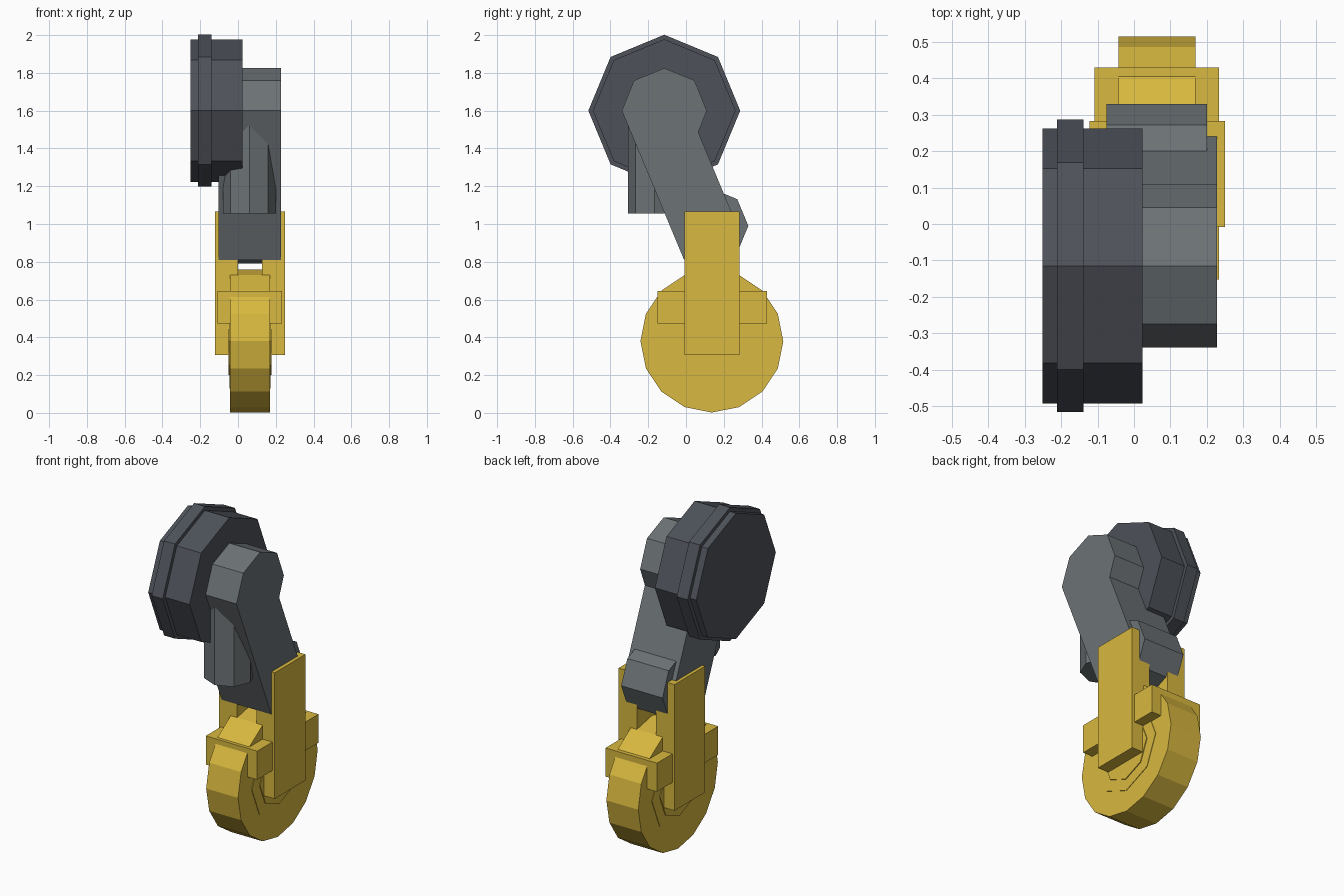
import bpy, bmesh, math

if "Cube" in bpy.data.objects:
    bpy.data.objects.remove(bpy.data.objects["Cube"])


def material(name, rgb):
    m = bpy.data.materials.new(name)
    m.diffuse_color = (*rgb, 1)
    m.use_nodes = True
    m.node_tree.nodes["Principled BSDF"].inputs["Base Color"].default_value = m.diffuse_color
    return m


YELLOW = material("yellow paint", (0.69, 0.48, 0.05))
STEEL = material("grey steel", (0.15, 0.17, 0.18))
DARK = material("dark steel", (0.075, 0.083, 0.10))


def prism(name, pts, a, b, mat, axis="x"):
    """Extrude a 2D profile from a to b: (y, z) along x, or (x, y) along z."""
    bm = bmesh.new()
    place = (lambda p, t: (t, *p)) if axis == "x" else (lambda p, t: (*p, t))
    face = bm.faces.new([bm.verts.new(place(p, a)) for p in pts])
    ext = bmesh.ops.extrude_face_region(bm, geom=[face])
    offset = (b - a, 0, 0) if axis == "x" else (0, 0, b - a)
    bmesh.ops.translate(bm, vec=offset,
                        verts=[v for v in ext["geom"] if isinstance(v, bmesh.types.BMVert)])
    bmesh.ops.recalc_face_normals(bm, faces=bm.faces)
    mesh = bpy.data.meshes.new(name)
    bm.to_mesh(mesh)
    bm.free()
    mesh.materials.append(mat)
    ob = bpy.data.objects.new(name, mesh)
    bpy.context.collection.objects.link(ob)
    return ob


def ngon(c, r, n):
    return [(c[0] + r * math.cos(math.tau * i / n), c[1] + r * math.sin(math.tau * i / n))
            for i in range(n)]


def rect(u0, u1, v0, v1):
    return [(u0, v0), (u1, v0), (u1, v1), (u0, v1)]


# Hip drum with a raised band
HIP = (-0.115, 1.6)
prism("hip_drum", ngon(HIP, 0.378, 8), -0.252, 0.023, DARK)
prism("hip_band", ngon(HIP, 0.402, 8), -0.212, -0.139, DARK)

# Thigh: rounded top, slanted towards the knee
thigh = [(-0.34, 1.6), (-0.275, 1.76), (-0.115, 1.825), (0.045, 1.76), (0.11, 1.6),
         (0.065, 1.485), (0.24, 1.065), (-0.01, 0.81)]
prism("thigh", thigh, -0.102, 0.228, STEEL)

# Piston housing in front, knee joint behind
prism("piston_housing", ngon((0.06, -0.168), 0.14, 8), 1.055, 1.52, STEEL, "z")
prism("knee_joint", ngon((0.13, 0.99), 0.2, 8), -0.075, 0.2, STEEL)

# Wheel with stepped hubs
WHEEL = (0.137, 0.38)
prism("wheel", ngon(WHEEL, 0.378, 16), -0.043, 0.169, YELLOW)
prism("hub_ring", ngon(WHEEL, 0.25, 8), -0.046, 0.172, YELLOW)
prism("hub", ngon(WHEEL, 0.18, 8), -0.051, 0.177, YELLOW)

# Fork plates and the cross block around the wheel
for side, x0 in (("left", -0.122), ("right", 0.128)):
    prism("fork_plate_" + side, rect(-0.008, 0.283, 0.307, 1.065), x0, x0 + 0.122, YELLOW)
prism("wheel_guard", rect(-0.152, 0.43, 0.473, 0.645), -0.108, 0.234, YELLOW)
